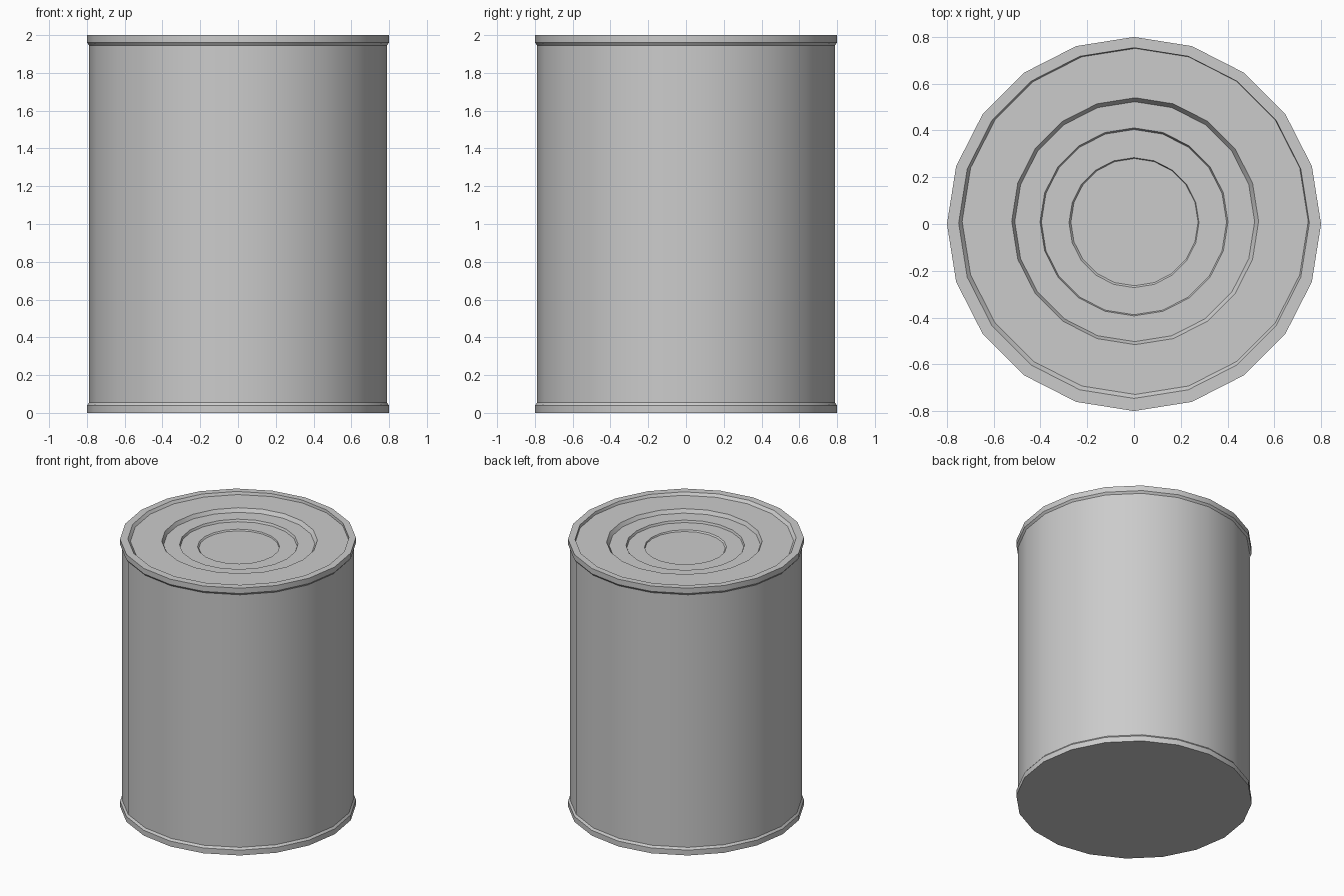
import bpy, bmesh
from math import cos, sin, tau, radians

if "Cube" in bpy.data.objects:
    bpy.data.objects.remove(bpy.data.objects["Cube"])

SIDES = 20


def lathe(name, rings, cap_start=False, cap_end=False):
    """Skin a stack of 20-sided rings given as (radius, z, x offset, y offset)."""
    bm = bmesh.new()
    loops = []
    for r, z, ox, oy in rings:
        loops.append([bm.verts.new((ox + r * cos(tau * i / SIDES),
                                    oy + r * sin(tau * i / SIDES), z))
                      for i in range(SIDES)])
    for a, b in zip(loops, loops[1:]):
        for i in range(SIDES):
            j = (i + 1) % SIDES
            bm.faces.new((a[i], a[j], b[j], b[i]))
    if cap_start:
        bm.faces.new(loops[0][::-1])
    if cap_end:
        bm.faces.new(loops[-1])
    mesh = bpy.data.meshes.new(name)
    bm.to_mesh(mesh)
    bm.free()
    obj = bpy.data.objects.new(name, mesh)
    bpy.context.collection.objects.link(obj)
    bpy.ops.object.select_all(action='DESELECT')
    obj.select_set(True)
    bpy.context.view_layer.objects.active = obj
    bpy.ops.object.shade_smooth_by_angle(angle=radians(30))
    return obj


# One closed can: flat base, rolled rims, straight wall, stepped recessed lid
lathe("tin_can", [
    # bottom rim
    (0.80, 0.0, 0, 0),
    (0.80, 0.04, 0, 0),
    (0.788, 0.055, 0, 0),
    # wall and top rim
    (0.788, 1.945, 0, 0),
    (0.80, 1.96, 0, 0),
    (0.80, 2.0, 0, 0),
    # lid steps, pressed very slightly off centre
    (0.75, 2.0, 0, 0.004),
    (0.74, 1.98, 0.005, 0.011),
    (0.528, 1.98, 0.005, 0.012),
    (0.513, 1.953, 0.003, 0.01),
    (0.402, 1.953, 0, 0.009),
    (0.396, 1.937, 0, 0.008),
    (0.278, 1.937, 0, 0.006),
    (0.272, 1.927, 0.002, 0.008),
], cap_start=True, cap_end=True)
